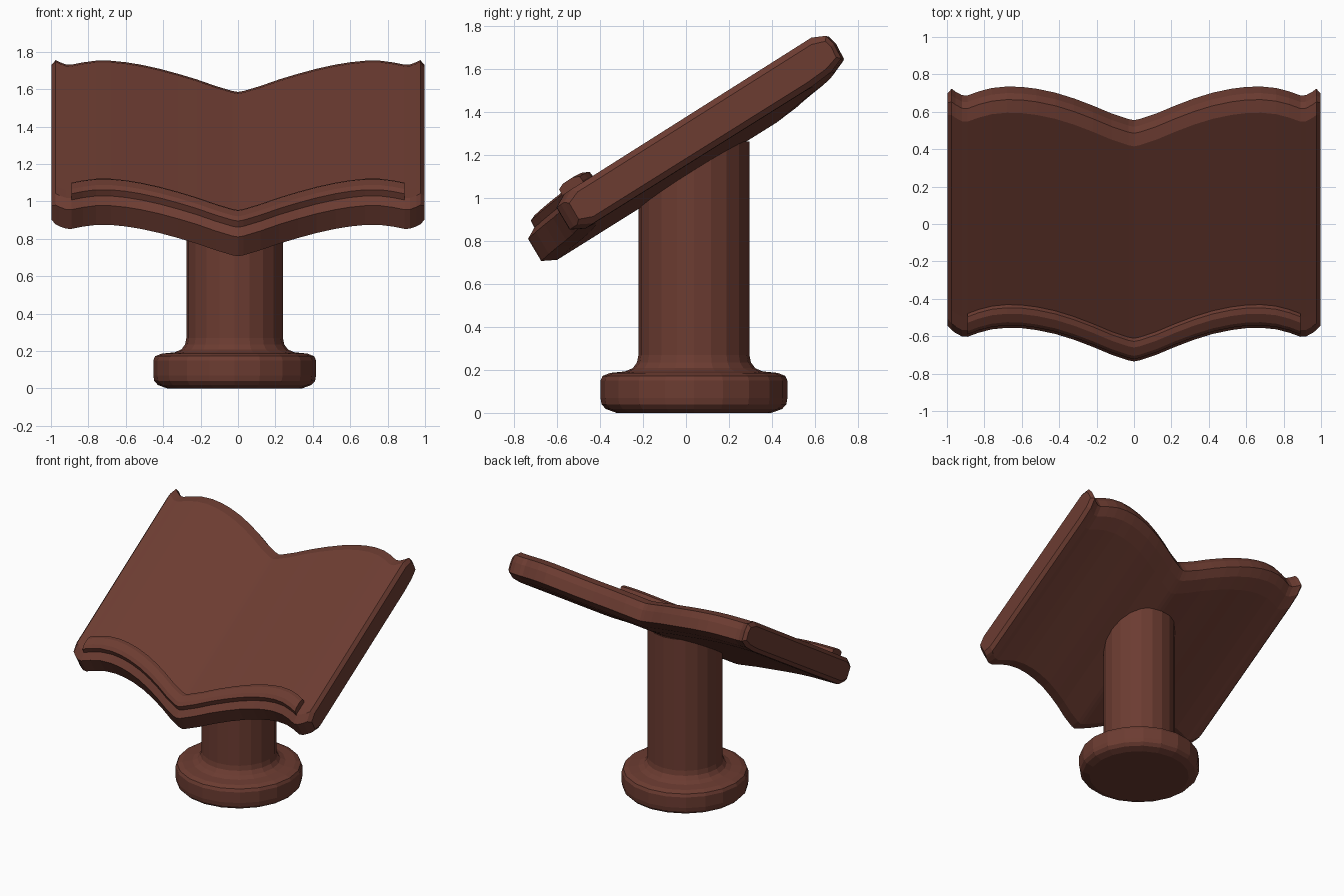
import bpy, bmesh, math
from mathutils import Vector

if "Cube" in bpy.data.objects:
    bpy.data.objects.remove(bpy.data.objects["Cube"])

wood = bpy.data.materials.new("dark_wood")
wood.diffuse_color = (0.15, 0.045, 0.031, 1)
wood.use_nodes = True
wood.node_tree.nodes["Principled BSDF"].inputs["Base Color"].default_value = wood.diffuse_color


def finish(name, bm):
    bmesh.ops.recalc_face_normals(bm, faces=bm.faces)
    me = bpy.data.meshes.new(name)
    bm.to_mesh(me)
    bm.free()
    me.materials.append(wood)
    ob = bpy.data.objects.new(name, me)
    bpy.context.collection.objects.link(ob)
    return ob


def loft(bm, rings):
    rings = [[bm.verts.new(p) for p in r] for r in rings]
    n = len(rings[0])
    for a, b in zip(rings, rings[1:]):
        for i in range(n):
            j = (i + 1) % n
            bm.faces.new((a[i], a[j], b[j], b[i]))
    bm.faces.new(rings[0][::-1])
    bm.faces.new(rings[-1])


# open-book wave: x, shift in y, shift in z
WAVE = [(0, 0, 0), (.03, .006, .005), (.12, .036, .032), (.22, .078, .067), (.32, .116, .097),
        (.42, .147, .124), (.52, .168, .146), (.6, .178, .159), (.68, .180, .167),
        (.76, .172, .167), (.83, .154, .158), (.89, .132, .146), (.92, .134, .147),
        (.955, .153, .160), (.975, .168, .170)]


def shift(x):
    for a, b in zip(WAVE, WAVE[1:]):
        if x <= b[0]:
            t = (x - a[0]) / (b[0] - a[0])
            return a[1] + (b[1] - a[1]) * t, a[2] + (b[2] - a[2]) * t
    return WAVE[-1][1:]


def sweep(name, half_xs, section, end=None):
    stations = [(x, section) for x in half_xs]
    if end:
        stations.append(end)
    stations = [(-x, s) for x, s in stations[:0:-1]] + stations
    rings = []
    for x, sec in stations:
        dy, dz = shift(abs(x))
        rings.append([(x, y + dy, z + dz) for y, z in sec])
    bm = bmesh.new()
    loft(bm, rings)
    return finish(name, bm)


# slanted book board with chamfered rims and slimmer side ends
board = [(-.6, .712), (.42, 1.35), (.51, 1.418), (.555, 1.48), (.52, 1.548), (.485, 1.585),
         (.415, 1.576), (-.63, .915), (-.70, .872), (-.735, .81), (-.674, .707)]
centre = Vector((-.09, 1.145))
along = Vector((.848, .530))
across = Vector((-.530, .848))
slim = []
for p in board:
    d = Vector(p) - centre
    slim.append(centre + along * d.dot(along) * .975 + across * d.dot(across) * .72)
sweep("book_board", [w[0] for w in WAVE], board, (.997, slim))

# page ledge following the wave
ledge = [(-.70, .85), (-.722, .895), (-.705, .92), (-.66, .950), (-.628, .954), (-.613, .935), (-.60, .88)]
sweep("page_ledge", [w[0] for w in WAVE if w[0] <= .89], ledge)

# round pedestal with a moulded foot, its top cut to the slope of the board
profile = [(.36, 0), (.41, .018), (.43, .04), (.435, .07), (.435, .15), (.425, .172), (.39, .186),
           (.32, .193), (.285, .208), (.265, .235), (.258, .27), (.258, None)]
CX, CY, SIDES = -.018, .037, 20
rings = []
for r, z in profile:
    ring = []
    for i in range(SIDES):
        a = math.tau * i / SIDES
        x, y = CX + r * math.cos(a), CY + r * math.sin(a)
        top = min(1.262, 1.127 + .626 * y)
        ring.append((x, y, top if z is None else z))
    rings.append(ring)
bm = bmesh.new()
loft(bm, rings)
finish("pedestal", bm)
